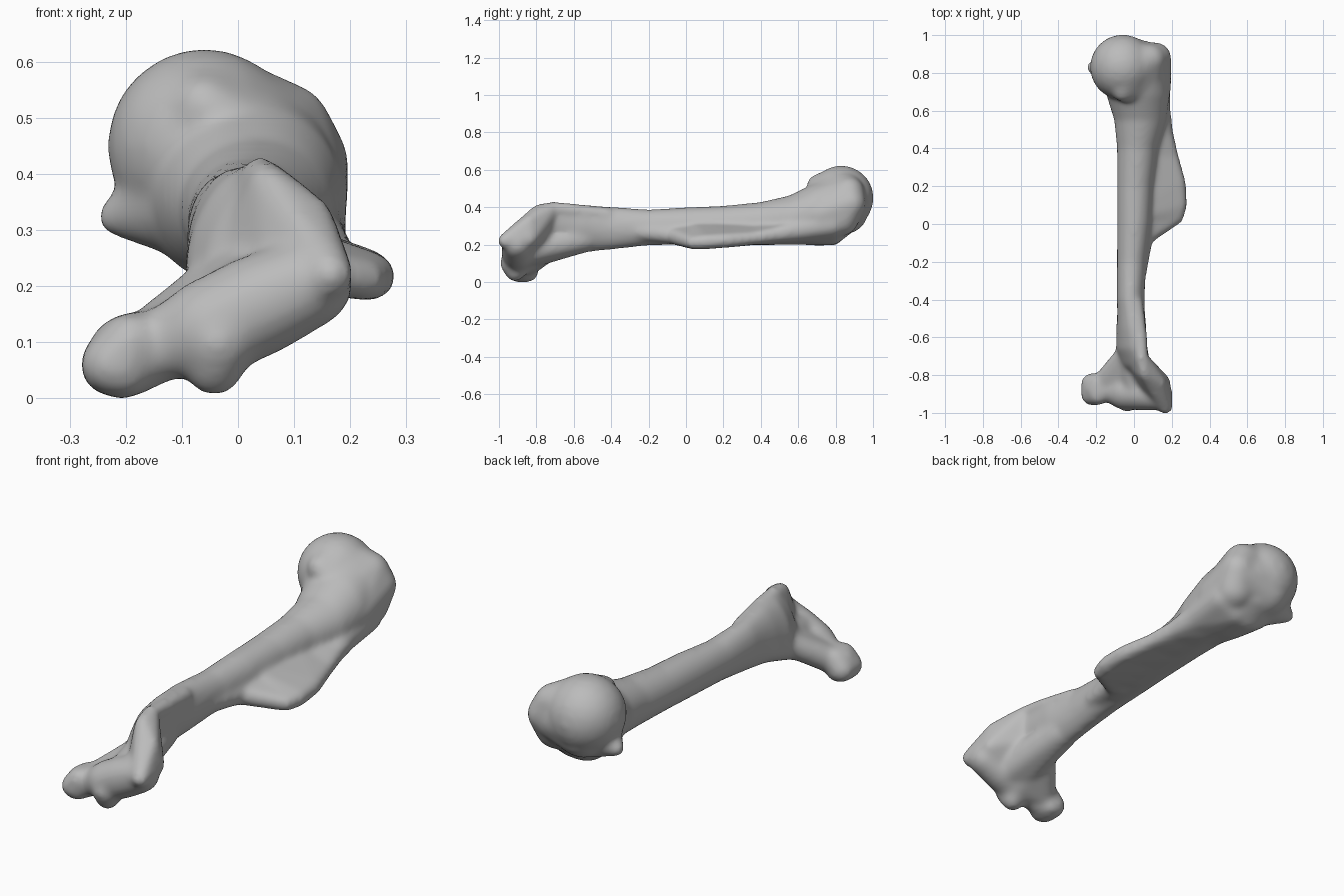
import bpy
import bmesh
from math import cos, sin, tau
from mathutils import Vector

cube = bpy.data.objects.get("Cube")
if cube:
    bpy.data.objects.remove(cube, do_unlink=True)

SWELL = 0.004   # makes up for the later smoothing
body = bmesh.new()


def absorb(part):
    """Add a closed part to the bone body."""
    bmesh.ops.recalc_face_normals(part, faces=part.faces)
    mesh = bpy.data.meshes.new("part")
    part.to_mesh(mesh)
    part.free()
    body.from_mesh(mesh)
    bpy.data.meshes.remove(mesh)


def ball_points(ball):
    x, y, z, r = ball
    bm = bmesh.new()
    bmesh.ops.create_icosphere(bm, subdivisions=3, radius=r + SWELL)
    points = [v.co + Vector((x, y, z)) for v in bm.verts]
    bm.free()
    return points


def hull(*balls):
    """Taut skin around several balls (x, y, z, radius)."""
    bm = bmesh.new()
    for ball in balls:
        for p in ball_points(ball):
            bm.verts.new(p)
    bmesh.ops.convex_hull(bm, input=bm.verts)
    loose = [v for v in bm.verts if not v.link_faces]
    bmesh.ops.delete(bm, geom=loose, context='VERTS')
    absorb(bm)


def chain(balls):
    for a, b in zip(balls, balls[1:]):
        hull(a, b)


def loft(sections, sides=32):
    """Skin through ellipses (y, centre x, centre z, radius x, radius z, lean)."""
    bm = bmesh.new()
    rings = []
    for y, cx, cz, rx, rz, lean in sections:
        ring = []
        for i in range(sides):
            a, b = rx * cos(tau * i / sides), rz * sin(tau * i / sides)
            ring.append(bm.verts.new((cx + a * cos(lean) + b * sin(lean), y,
                                      cz - a * sin(lean) + b * cos(lean))))
        rings.append(ring)
    for a, b in zip(rings, rings[1:]):
        for i in range(sides):
            j = (i + 1) % sides
            bm.faces.new((a[i], a[j], b[j], b[i]))
    bm.faces.new(rings[0])
    bm.faces.new(rings[-1])
    absorb(bm)


# Shaft, leaning at the lower end and flaring towards the upper end
loft([(-.82, .04, .24, .03, .09, .4),
      (-.75, 0, .265, .05, .14, .38),
      (-.66, -.015, .275, .07, .14, .32),
      (-.55, -.013, .285, .076, .13, .2),
      (-.4, -.018, .288, .073, .115, 0),
      (-.2, -.012, .292, .078, .096, 0),
      (0, 0, .3, .09, .1, 0),
      (.2, .005, .308, .095, .1, 0),
      (.4, .017, .318, .107, .11, 0),
      (.55, .033, .335, .138, .127, 0),
      (.68, .022, .36, .167, .165, 0),
      (.8, 0, .383, .18, .187, 0),
      (.9, 0, .42, .172, .145, 0)])

# Round joint head with its overhanging lip and neck
hull((-.06, .83, .45, .17))
hull((-.06, .703, .52, .052), (-.05, .8, .47, .135), (.02, .72, .45, .08))
hull((-.02, .83, .47, .13), (.08, .87, .48, .08), (.04, .7, .4, .11))
hull((-.02, .87, .43, .115), (.09, .88, .4, .075), (-.06, .85, .38, .12))

# Greater and lesser tubercles
hull((.116, .88, .42, .078), (.103, .72, .36, .09), (.083, .87, .48, .08),
     (.095, .83, .34, .09), (0, .84, .45, .12))
hull((-.218, .83, .323, .03), (-.08, .8, .36, .11))

# Side crest: a low plate that ends in a blunt hook
crest = [(.12, .78, .31, .07), (.13, .6, .28, .06), (.165, .48, .255, .04),
         (.2, .36, .236, .032), (.235, .22, .224, .036),
         (.24, .1, .216, .038), (.225, .035, .212, .034)]
for a, b in zip(crest, crest[1:]):
    roots = [(.05, max(p[1], .06), .262, .06) for p in (a, b)]
    hull(a, b, *roots)
hull(crest[-1], (.05, -.07, .25, .045), (.03, .1, .27, .06))
chain([(.055, -.03, .25, .05), (.02, -.25, .27, .045)])

# Lower joint roller: squarish lobe, waist, keel and rounded outer end
lobe = [(x, y, z, r) for y in (-.905, -.845)
        for x, z, r in ((-.225, .06, .052), (-.205, .053, .05),
                        (-.19, .1, .05))]
hull(*lobe)
chain([(-.195, -.875, .077, .07), (-.13, -.88, .097, .06),
       (-.05, -.895, .125, .085), (.035, -.895, .165, .088),
       (.125, -.905, .205, .077)])
hull((-.042, -.915, .056, .049), (-.045, -.89, .13, .085),
     (-.035, -.93, .1, .06))

# Columns joining the shaft to the roller
hull((-.05, -.7, .19, .052), (-.165, -.845, .092, .056),
     (-.04, -.87, .12, .07))
hull((-.02, -.54, .235, .072), (.02, -.87, .165, .08), (-.03, -.84, .135, .06))

# Raised outer ridge running down to the side knob
chain([(.01, -.42, .36, .035), (.033, -.6, .382, .034),
       (.04, -.71, .395, .032)])
hull((.04, -.71, .395, .032), (.055, -.79, .383, .03),
     (.135, -.84, .325, .03), (.165, -.965, .22, .038),
     (.152, -.838, .23, .038), (.1, -.87, .2, .06), (.015, -.74, .27, .045))

# One smooth skin over all parts
mesh = bpy.data.meshes.new("long_bone")
body.to_mesh(mesh)
body.free()
bone = bpy.data.objects.new("long_bone", mesh)
bpy.context.collection.objects.link(bone)

skin = bone.modifiers.new("skin", 'REMESH')
skin.mode = 'VOXEL'
skin.voxel_size = 0.011
skin.use_smooth_shade = True
soften = bone.modifiers.new("soften", 'SMOOTH')
soften.factor = 0.5
soften.iterations = 20

# Plain grey bone colour
grey = (.5, .5, .5, 1)
material = bpy.data.materials.new("bone_grey")
material.use_nodes = True
material.diffuse_color = grey
shader = material.node_tree.nodes["Principled BSDF"]
shader.inputs["Base Color"].default_value = grey
mesh.materials.append(material)
for face in mesh.polygons:
    face.use_smooth = True
